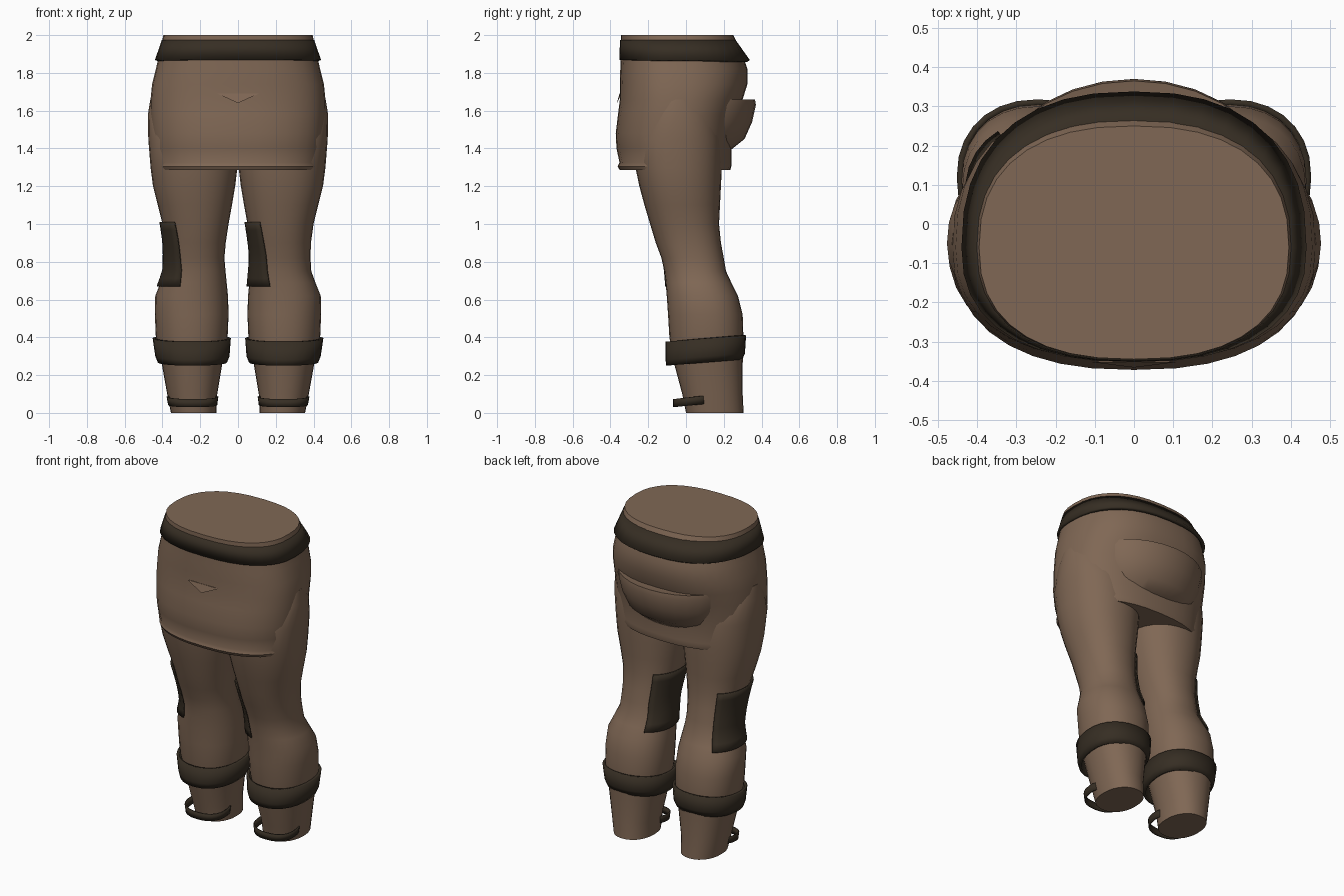
import bpy, bmesh, math

if "Cube" in bpy.data.objects:
    bpy.data.objects.remove(bpy.data.objects["Cube"])


def material(name, rgb):
    m = bpy.data.materials.new(name)
    m.diffuse_color = (*rgb, 1)
    m.use_nodes = True
    m.node_tree.nodes["Principled BSDF"].inputs["Base Color"].default_value = m.diffuse_color
    return m


BROWN = material("brown cloth", (0.215, 0.137, 0.09))
DARK = material("dark leather", (0.037, 0.027, 0.017))


def spow(v, p):
    return math.copysign(abs(v) ** p, v)


def section_point(s, a, power=2.2, grow=0.0, tilt=0.0):
    """Point at angle a on a section (z, x min, x max, y front, y back, y widest)."""
    z, x0, x1, yf, yb, ym = s
    c, d = spow(math.cos(a), 2 / power), spow(math.sin(a), 2 / power)
    x = (x0 + x1) / 2 + c * ((x1 - x0) / 2 + grow)
    y = ym + d * ((yb - ym if d > 0 else ym - yf) + grow)
    return (x, y, z + tilt * (y - ym))


def finish(bm, name, mat, angle=40):
    bmesh.ops.recalc_face_normals(bm, faces=bm.faces)
    me = bpy.data.meshes.new(name)
    bm.to_mesh(me)
    bm.free()
    ob = bpy.data.objects.new(name, me)
    bpy.context.collection.objects.link(ob)
    me.materials.append(mat)
    bpy.ops.object.select_all(action='DESELECT')
    ob.select_set(True)
    bpy.context.view_layer.objects.active = ob
    bpy.ops.object.shade_smooth_by_angle(angle=math.radians(angle))
    return ob


def loft(name, sections, mat, n=28, power=2.2, tilt=0.0, cap=True, angle=40):
    bm = bmesh.new()
    rings = [[bm.verts.new(section_point(s, 2 * math.pi * i / n, power, 0, tilt))
              for i in range(n)] for s in sections]
    for lo, hi in zip(rings, rings[1:]):
        for i in range(n):
            j = (i + 1) % n
            bm.faces.new((lo[i], lo[j], hi[j], hi[i]))
    if cap:
        bm.faces.new(rings[0][::-1])
        bm.faces.new(rings[-1])
    return finish(bm, name, mat, angle)


def band(name, sections, mat, thick, **kw):
    """Open ring thickened inward."""
    ob = loft(name, sections, mat, cap=False, **kw)
    mod = ob.modifiers.new("thickness", 'SOLIDIFY')
    mod.thickness = thick
    mod.offset = -1
    return ob


def flip(s, side):
    """Mirror a section to the other leg."""
    z, a, b, *ys = s
    return (z, a, b, *ys) if side > 0 else (z, -b, -a, *ys)


def wide(z, w, yf, yb, ym=-0.06):
    return (z, -w, w, yf, yb, ym)


# hips and skirt in one body, with a rolled hem
loft("hips", [wide(1.285, .40, -.33, .20), wide(1.285, .43, -.35, .235),
              wide(1.305, .44, -.362, .24), wide(1.325, .437, -.352, .24),
              wide(1.40, .452, -.368, .24), wide(1.48, .46, -.372, .25),
              wide(1.58, .465, -.36, .27), wide(1.66, .463, -.35, .30),
              wide(1.74, .455, -.35, .325), wide(1.82, .435, -.348, .325),
              wide(1.90, .417, -.345, .30), wide(2.0, .395, -.345, .25)],
     BROWN, n=36, power=2.4)

# belt
band("belt", [wide(1.868, .44, -.352, .338), wide(1.975, .403, -.35, .262)],
     DARK, .02, n=36, power=2.4)

# sagging fold across the seat
loft("seat_fold", [(1.39, -.24, .24, 0, .235, .1), (1.45, -.30, .30, 0, .31, .1),
                   (1.54, -.34, .34, 0, .35, .1), (1.63, -.36, .36, 0, .37, .1),
                   (1.66, -.36, .36, 0, .365, .1), (1.65, -.30, .30, 0, .31, .1)],
     BROWN, power=2)

# small triangular fold on the belly
bm = bmesh.new()
tri = [bm.verts.new(p) for p in ((-.11, -.352, 1.69), (.11, -.352, 1.69),
                                 (0, -.366, 1.64), (0, -.34, 1.69))]
for f in ((0, 1, 2), (0, 3, 1), (0, 2, 3), (1, 3, 2)):
    bm.faces.new([tri[i] for i in f])
finish(bm, "belly_fold", BROWN, 20)

# leg sections: z, inner x, outer x, front y, back y, widest y
LEG = [(0, .115, .355, .00, .305, .15), (.10, .11, .375, -.02, .30, .14),
       (.25, .085, .402, -.06, .30, .13), (.40, .055, .435, -.088, .304, .12),
       (.52, .05, .44, -.095, .30, .11), (.62, .053, .438, -.102, .275, .09),
       (.69, .06, .41, -.108, .24, .07), (.75, .066, .388, -.115, .212, .05),
       (.82, .072, .384, -.13, .20, .03), (.90, .065, .386, -.16, .185, .01),
       (1.0, .05, .40, -.19, .175, -.01), (1.1, .032, .425, -.22, .18, -.03),
       (1.2, .015, .45, -.247, .185, -.04), (1.3, .003, .463, -.268, .19, -.05),
       (1.45, .003, .475, -.29, .19, -.05), (1.58, .05, .477, -.22, .16, -.05),
       (1.66, .12, .464, -.15, .09, -.05)]


def leg_at(z):
    for a, b in zip(LEG, LEG[1:]):
        if a[0] <= z <= b[0]:
            t = (z - a[0]) / (b[0] - a[0])
            return tuple(p + (q - p) * t for p, q in zip(a, b))


for side, word in ((1, "right"), (-1, "left")):
    loft(word + "_leg", [flip(s, side) for s in LEG], BROWN)

    # broad band below the calf
    band(word + "_shin_band",
         [flip(s, side) for s in ((.268, .058, .425, -.105, .298, .12),
                                  (.30, .045, .438, -.108, .312, .12),
                                  (.395, .038, .452, -.108, .318, .12))],
         DARK, .015, tilt=.08)

    # loose ankle strap standing off the front
    band(word + "_ankle_strap",
         [flip(s, side) for s in ((.042, .11, .37, -.068, .14, .05),
                                  (.085, .104, .378, -.068, .14, .05))],
         DARK, .008, tilt=.1, power=2.4)

    # patch wrapped round the knee, on the same side of both legs
    bm = bmesh.new()
    grid = []
    for k in range(9):
        t = k / 8
        s = flip(leg_at(.67 + .34 * t), side)
        first, last = 122, 251 - 15 * t
        grid.append([bm.verts.new(section_point(
            s, math.radians(first + (last - first) * i / 10), 2.2, .01))
            for i in range(11)])
    for lo, hi in zip(grid, grid[1:]):
        for i in range(10):
            bm.faces.new((lo[i], lo[i + 1], hi[i + 1], hi[i]))
    patch = finish(bm, word + "_knee_patch", DARK)
    mod = patch.modifiers.new("thickness", 'SOLIDIFY')
    mod.thickness = .008
    mod.offset = 0
